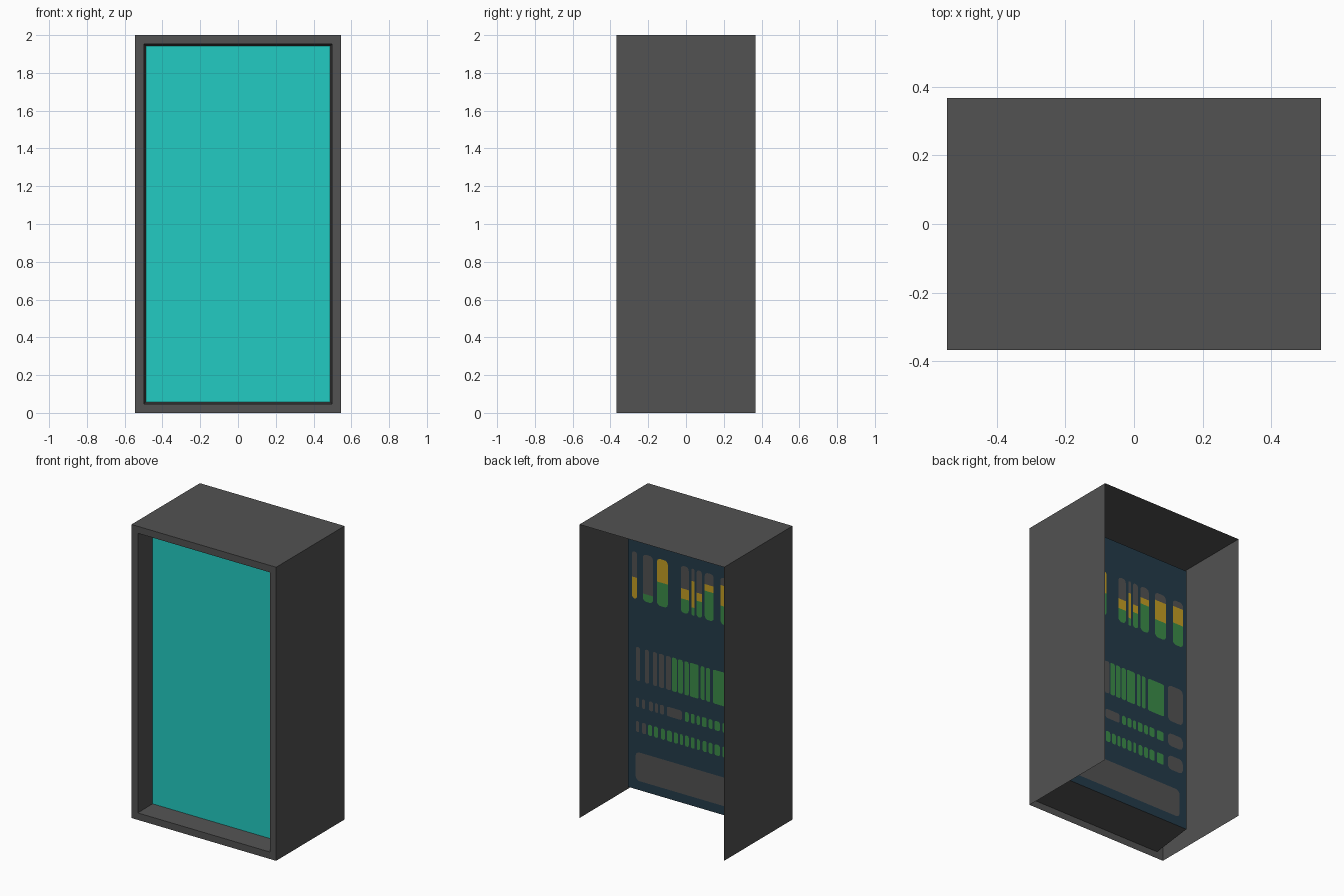
import bpy, bmesh, math
from mathutils import Vector

if "Cube" in bpy.data.objects:
    bpy.data.objects.remove(bpy.data.objects["Cube"])


def material(name, rgb):
    m = bpy.data.materials.new(name)
    m.diffuse_color = (*rgb, 1)
    m.use_nodes = True
    m.node_tree.nodes["Principled BSDF"].inputs["Base Color"].default_value = m.diffuse_color
    return m


GREY = material("dark_grey", (0.085, 0.085, 0.085))
TEAL = material("teal_glass", (0.016, 0.60, 0.54))
NAVY = material("navy_panel", (0.017, 0.044, 0.068))
GREEN = material("green", (0.044, 0.26, 0.065))
YELLOW = material("yellow", (0.55, 0.34, 0.017))

W, D, H = 0.545, 0.368, 2.0      # half width, half depth, height
RIM = 0.067                      # front frame width
PANEL_Y = -0.06                  # depth of the recess


def finish(name, bm, mats):
    me = bpy.data.meshes.new(name)
    bm.to_mesh(me)
    bm.free()
    for m in mats:
        me.materials.append(m)
    ob = bpy.data.objects.new(name, me)
    bpy.context.collection.objects.link(ob)
    return ob


def plate(name, x0, x1, z0, z1, y, mats, radius=0.0, cuts=()):
    """Flat upright plate with rounded corners; cuts are heights where the colour changes."""
    x0, x1 = min(x0, x1), max(x0, x1)
    bm = bmesh.new()
    r = min(radius, (x1 - x0) / 2 * 0.98)
    steps = 4 if r > 0 else 0
    corners = [(x1 - r, z1 - r, 0), (x0 + r, z1 - r, 90), (x0 + r, z0 + r, 180), (x1 - r, z0 + r, 270)]
    pts = []
    for cx, cz, a0 in corners:
        for i in range(steps + 1):
            a = math.radians(a0 + (90 * i / steps if steps else 0))
            pts.append(bm.verts.new((cx + r * math.cos(a), y, cz + r * math.sin(a))))
    bm.faces.new(pts[::-1]).normal_update()
    for z in cuts:
        bmesh.ops.bisect_plane(bm, geom=bm.verts[:] + bm.edges[:] + bm.faces[:],
                               plane_co=(0, 0, z), plane_no=(0, 0, 1))
    for f in bm.faces:
        cz = f.calc_center_bounds().z
        f.material_index = sum(cz < z for z in cuts)
    return finish(name, bm, mats)


# Cabinet shell: open back and bottom, framed front with a deep recess
bm = bmesh.new()
bmesh.ops.create_cube(bm, size=1)
for v in bm.verts:
    v.co = Vector((v.co.x * 2 * W, v.co.y * 2 * D, (v.co.z + 0.5) * H))
bm.normal_update()
bmesh.ops.delete(bm, geom=[f for f in bm.faces if f.normal.y > 0.5 or f.normal.z < -0.5], context='FACES_ONLY')
front = [f for f in bm.faces if f.normal.y < -0.5]
bmesh.ops.inset_region(bm, faces=front, thickness=RIM, use_boundary=True)
inner = bmesh.ops.extrude_discrete_faces(bm, faces=front)["faces"]
for v in inner[0].verts:
    v.co.y = PANEL_Y
    # keep the recess square to the frame
    v.co.x = math.copysign(W - RIM, v.co.x)
    v.co.z = H - RIM if v.co.z > 1 else RIM
bmesh.ops.delete(bm, geom=inner, context='FACES_ONLY')
finish("cabinet_shell", bm, [GREY])

# Recess panel and the front glass
plate("recess_panel", -W + RIM, W - RIM, RIM, H - RIM, PANEL_Y, [NAVY])
plate("front_glass", -0.487, 0.487, 0.058, 1.942, -0.225, [TEAL])

# Tall items on the top shelf: centre, half width, colours from the top, heights of the changes
BACK = PANEL_Y + 0.003
tall = [
    (0.428, 0.019, [GREY, YELLOW], [1.51]),
    (0.327, 0.038, [GREY, GREEN], [1.416]),
    (0.218, 0.041, [YELLOW, GREEN], [1.526]),
    (0.049, 0.030, [GREY, YELLOW, GREEN], [1.53, 1.46]),
    (-0.013, 0.011, [GREY, YELLOW, GREEN], [1.60, 1.42]),
    (-0.060, 0.020, [GREY, YELLOW, GREEN], [1.53, 1.475]),
    (-0.135, 0.034, [GREY, YELLOW, GREEN], [1.605, 1.56]),
    (-0.264, 0.044, [GREY, YELLOW, GREEN], [1.63, 1.49]),
    (-0.407, 0.041, [GREY, YELLOW, GREEN], [1.64, 1.52]),
]
for i, (x, hw, mats, cuts) in enumerate(tall):
    plate(f"tall_item_{i}", x - hw, x + hw, 1.365, 1.685, BACK, mats, 0.025, cuts)

# Lower rows: bottom, top, number of grey items at the start, edges (start, width)
rows = [
    ("middle", 0.81, 1.04, 5,
     [(.386, .03), (.319, .03), (.259, .03), (.206, .038), (.154, .037), (.109, .037), (.064, .037),
      (.019, .034), (-.056, .067), (-.101, .03), (-.142, .03), (-.293, .13)]),
    ("small", 0.63, 0.695, 6,
     [(.394, .022), (.349, .022), (.289, .03), (.251, .023), (.206, .03), (.071, .113), (.019, .03),
      (-.026, .03), (-.064, .023), (-.116, .037), (-.161, .03), (-.215, .04), (-.29, .055)]),
    ("low", 0.46, 0.535, 2,
     [(.394, .022), (.341, .03), (.296, .03), (.251, .03), (.199, .03), (.146, .037), (.101, .03),
      (.064, .022), (.019, .03), (-.026, .03), (-.064, .022), (-.116, .03), (-.161, .03),
      (-.215, .04), (-.29, .055)]),
]
for name, z0, z1, greys, items in rows:
    for i, (x, w) in enumerate(items):
        plate(f"{name}_item_{i}", x, x + w, z0, z1, BACK, [GREY if i < greys else GREEN], 0.012)
    plate(f"{name}_end_item", -0.447, -0.325, z0 - 0.01, z1 + 0.015, BACK, [GREY], 0.03)

# Delivery tray at the bottom of the panel
plate("delivery_tray", -0.42, 0.42, 0.13, 0.325, BACK, [GREY], 0.03)
